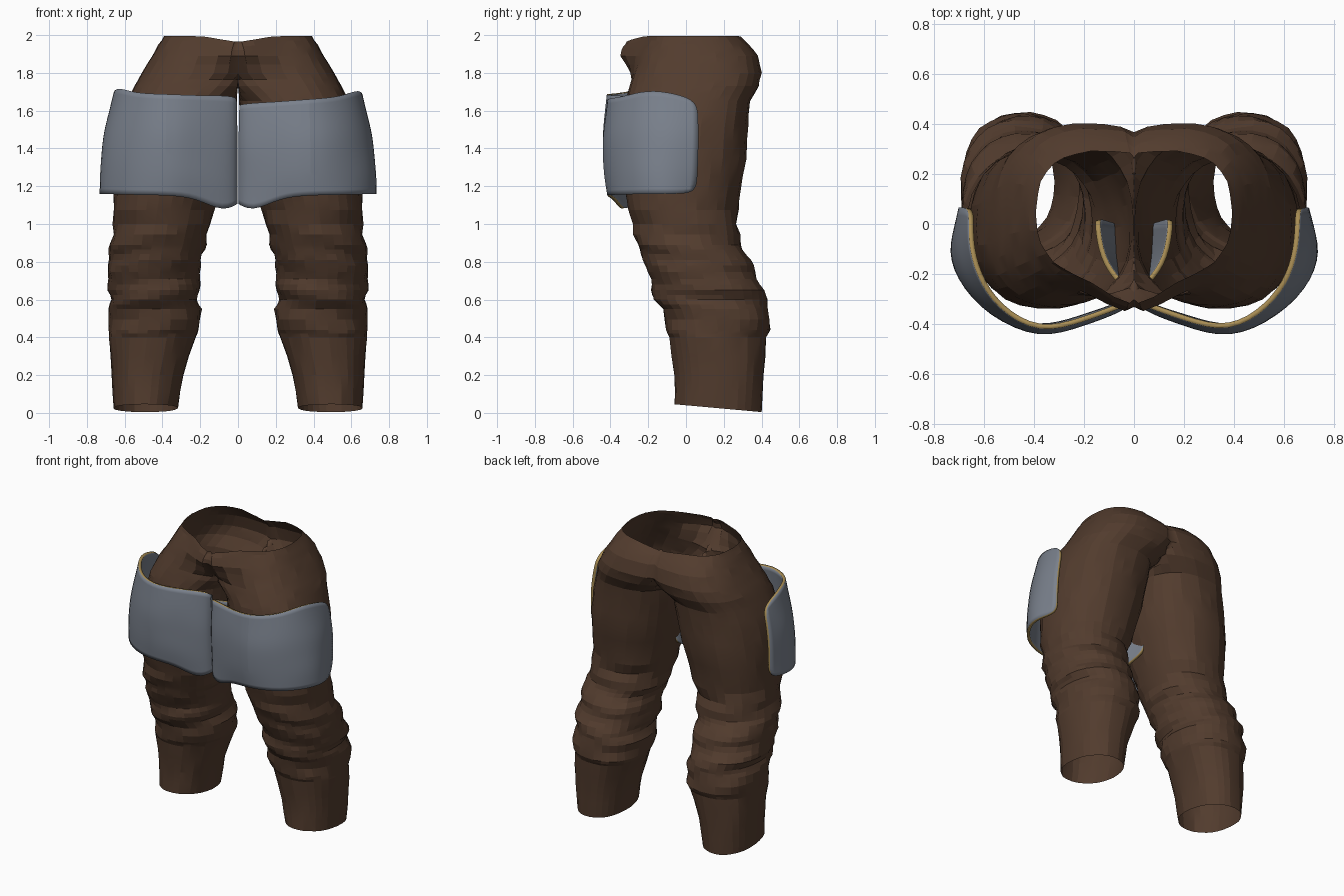
import bpy, math, random

if "Cube" in bpy.data.objects:
    bpy.data.objects.remove(bpy.data.objects["Cube"])
random.seed(4)


def material(name, rgb):
    m = bpy.data.materials.new(name)
    m.diffuse_color = (*rgb, 1)
    m.use_nodes = True
    m.node_tree.nodes["Principled BSDF"].inputs["Base Color"].default_value = m.diffuse_color
    return m


BROWN = material("brown_cloth", (0.085, 0.045, 0.027))
GREY = material("grey_plate", (0.195, 0.22, 0.265))
TAN = material("tan_edge", (0.40, 0.27, 0.09))


def make_object(name, verts, faces, mats):
    me = bpy.data.meshes.new(name)
    me.from_pydata(verts, [], faces)
    for m in mats:
        me.materials.append(m)
    ob = bpy.data.objects.new(name, me)
    bpy.context.collection.objects.link(ob)
    bpy.context.view_layer.objects.active = ob
    ob.select_set(True)
    return ob


def shade(ob, degrees):
    bpy.ops.object.select_all(action='DESELECT')
    ob.select_set(True)
    bpy.context.view_layer.objects.active = ob
    bpy.ops.object.shade_smooth_by_angle(angle=math.radians(degrees))


# Trouser leg sections: height, inner x, outer x, front y, back y
SECTIONS = [
    (0.025, 0.32, 0.66, -0.06, 0.40), (0.20, 0.29, 0.67, -0.06, 0.41),
    (0.40, 0.225, 0.68, -0.09, 0.43), (0.44, 0.20, 0.69, -0.10, 0.44),
    (0.55, 0.20, 0.68, -0.13, 0.44), (0.60, 0.215, 0.675, -0.165, 0.425),
    (0.65, 0.20, 0.695, -0.18, 0.41), (0.71, 0.21, 0.68, -0.19, 0.38),
    (0.78, 0.19, 0.695, -0.21, 0.355), (0.84, 0.195, 0.68, -0.24, 0.32),
    (0.89, 0.17, 0.675, -0.26, 0.295), (1.00, 0.15, 0.66, -0.285, 0.27),
    (1.15, 0.10, 0.66, -0.32, 0.285), (1.35, 0.045, 0.655, -0.34, 0.32),
    (1.52, 0.015, 0.63, -0.335, 0.33), (1.65, 0.006, 0.585, -0.32, 0.34),
    (1.73, -0.08, 0.55, -0.30, 0.385), (1.80, -0.14, 0.51, -0.28, 0.40),
    (1.89, -0.14, 0.455, -0.25, 0.38), (1.95, -0.14, 0.42, -0.22, 0.335),
    (1.995, -0.14, 0.39, -0.20, 0.29)]
SIDES = 30


def spow(v, e):
    return math.copysign(abs(v) ** e, v)


# Split each span in two for soft folds
rings = [SECTIONS[0]]
for a, b in zip(SECTIONS, SECTIONS[1:]):
    rings += [tuple((p + q) / 2 for p, q in zip(a, b)), b]

verts, faces = [], []
for z0, xi, xo, yf, yb in rings:
    blend = min(max((z0 - 1.5) / 0.25, 0), 1)
    e = 2 / (2.2 + 0.4 * blend)
    for k in range(SIDES):
        t = 2 * math.pi * k / SIDES
        fold = 0.008 * math.sin(z0 * 38 + 2 * t) if 0.35 < z0 < 1.1 else 0
        fold += random.uniform(-0.003, 0.003)
        x = (xi + xo) / 2 + ((xo - xi) / 2 + fold) * spow(math.cos(t), e)
        y = (yf + yb) / 2 + ((yb - yf) / 2 + fold) * spow(math.sin(t), e)
        if z0 < 1.7:
            x = max(x, 0.004)
        x = max(x, 0)
        z = z0
        if z0 < 0.03:                       # sloping hem
            z -= 0.09 * (y - 0.17)
        if z0 > 1.93:                       # waist dips at the middle
            z -= 0.03 * math.exp(-(x / 0.12) ** 2) * (z0 - 1.93) / 0.065
        if y < 0.05 and z0 > 1.77:          # bunched cloth at the front
            rise = min((z0 - 1.77) / 0.13, 1)
            y -= 0.125 * rise * math.exp(-(x / 0.15) ** 2)
        verts.append((x, y, z))
for r in range(len(rings) - 1):
    for k in range(SIDES):
        j = (k + 1) % SIDES
        f = (r * SIDES + k, r * SIDES + j, (r + 1) * SIDES + j, (r + 1) * SIDES + k)
        if any(verts[i][0] > 1e-4 for i in f):   # keep the pelvis open inside
            faces.append(f)

trousers = make_object("trousers", verts, faces, [BROWN])
mir = trousers.modifiers.new("other_leg", 'MIRROR')
mir.merge_threshold = 0.001
shade(trousers, 11)

# Thigh plate columns, outer edge to inner edge: top x y z, bottom x y z
COLUMNS = [
    (0.65, 0.06, 1.65, 0.68, 0.05, 1.16), (0.65, -0.06, 1.69, 0.735, -0.08, 1.16),
    (0.62, -0.20, 1.71, 0.715, -0.21, 1.16), (0.54, -0.33, 1.67, 0.58, -0.36, 1.155),
    (0.38, -0.43, 1.66, 0.38, -0.43, 1.155), (0.20, -0.38, 1.645, 0.22, -0.38, 1.14),
    (0.08, -0.335, 1.64, 0.08, -0.33, 1.06), (-0.01, -0.30, 1.63, -0.01, -0.29, 1.12),
    (0.06, -0.23, 1.60, 0.04, -0.20, 1.10), (0.13, -0.14, 1.58, 0.06, -0.10, 1.14),
    (0.15, 0.02, 1.56, 0.08, 0.00, 1.18)]
ROWS = 6


def thigh_plate(name, side, lift):
    verts, faces = [], []
    for i, (xt, yt, zt, xb, yb, zb) in enumerate(COLUMNS):
        zt += lift * min(i / 6, 1) if i < 8 else 0
        for r in range(ROWS):
            v = r / (ROWS - 1)
            x, y, z = (b + (t - b) * v for t, b in ((xt, xb), (yt, yb), (zt, zb)))
            if i < 7:                       # outward swell and small dents
                dx, dy = x - 0.38, y + 0.05
                d = math.hypot(dx, dy)
                push = 0.024 * math.sin(math.pi * v) + random.uniform(-0.006, 0.006)
                x, y = x + dx / d * push, y + dy / d * push
            verts.append((side * x, y, z))
    for i in range(len(COLUMNS) - 1):
        for r in range(ROWS - 1):
            a, b = i * ROWS + r, (i + 1) * ROWS + r
            f = (a, a + 1, b + 1, b)
            faces.append(f if side > 0 else f[::-1])
    ob = make_object(name, verts, faces, [GREY, TAN])
    sub = ob.modifiers.new("soften", 'SUBSURF')
    sub.levels = sub.render_levels = 2
    sol = ob.modifiers.new("thickness", 'SOLIDIFY')
    sol.thickness, sol.offset = 0.02, 0
    sol.material_offset_rim = 1             # tan rim around the plate
    shade(ob, 40)


thigh_plate("right_thigh_plate", 1, 0.0)
thigh_plate("left_thigh_plate", -1, 0.04)
